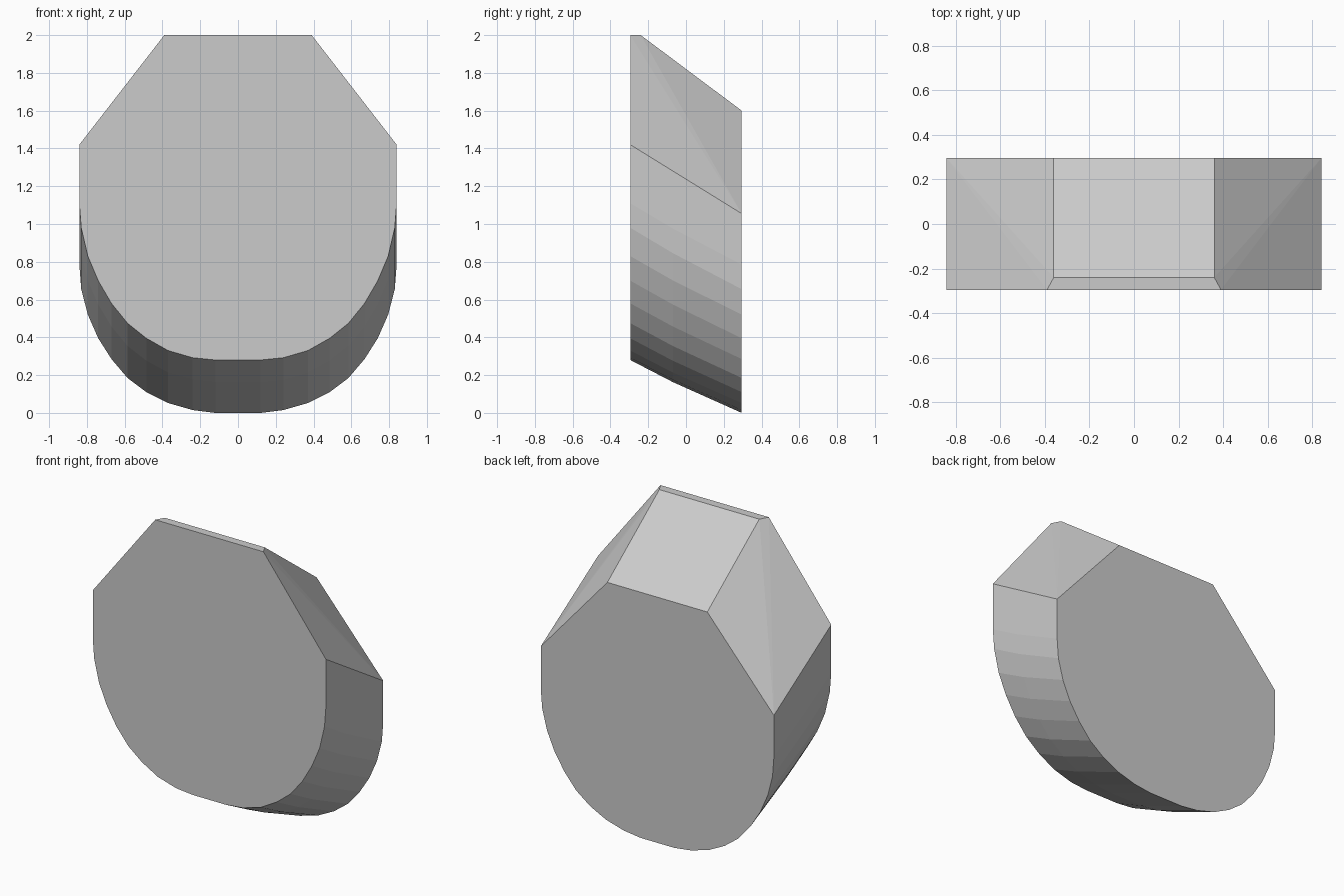
import bpy, bmesh

if "Cube" in bpy.data.objects:
    bpy.data.objects.remove(bpy.data.objects["Cube"])

D = 0.295      # half depth
MID_Y = -0.07  # slight bend in the side wall
# half profile from shoulder to bottom: x, front z, back z
PROFILE = [
    (0.84, 1.42, 1.055), (0.84, 1.11, 0.785), (0.83, 0.98, 0.655),
    (0.795, 0.83, 0.52), (0.74, 0.70, 0.395), (0.67, 0.58, 0.285),
    (0.585, 0.475, 0.185), (0.485, 0.395, 0.11), (0.37, 0.33, 0.052),
    (0.24, 0.292, 0.015), (0.12, 0.28, 0.0),
]
# right shoulder, round the bottom, up to left shoulder
LOOP = PROFILE + [(-x, f, b) for x, f, b in reversed(PROFILE)]

bm = bmesh.new()


def pair(x, y, z):
    return [bm.verts.new((s * x, y, z)) for s in (1, -1)]


# Front, middle and back outlines
t = (MID_Y + D) / (2 * D)
last = len(LOOP) - 1
front = [bm.verts.new((x, -D, f)) for x, f, b in LOOP]
back = [bm.verts.new((x, D, b)) for x, f, b in LOOP]
mid = [bm.verts.new((x, MID_Y, f + (b - f) * t - (0.01 if 0 < i < last else 0)))
       for i, (x, f, b) in enumerate(LOOP)]

# Top corners: front edge, ridge and back edge
top_front = pair(0.39, -D, 2.0)
ridge = pair(0.36, -0.24, 2.0)
top_back = pair(0.36, D, 1.6)

# Rounded side wall
for a, b in ((front, mid), (mid, back)):
    for i in range(last):
        bm.faces.new((a[i], a[i + 1], b[i + 1], b[i]))

# Flat front and back
bm.faces.new(front + [top_front[1], top_front[0]])
bm.faces.new(back + [top_back[1], top_back[0]])

# Narrow top strip and sloping rear top
bm.faces.new((top_front[0], top_front[1], ridge[1], ridge[0]))
bm.faces.new((ridge[0], ridge[1], top_back[1], top_back[0]))

# Angled shoulders
for k, i in ((0, 0), (1, last)):
    bm.faces.new((top_front[k], front[i], mid[i]))
    bm.faces.new((top_front[k], mid[i], back[i]))
    bm.faces.new((top_front[k], back[i], ridge[k]))
    bm.faces.new((ridge[k], back[i], top_back[k]))

bmesh.ops.recalc_face_normals(bm, faces=bm.faces)
mesh = bpy.data.meshes.new("slanted_block")
bm.to_mesh(mesh)
bm.free()
obj = bpy.data.objects.new("slanted_block", mesh)
bpy.context.collection.objects.link(obj)
